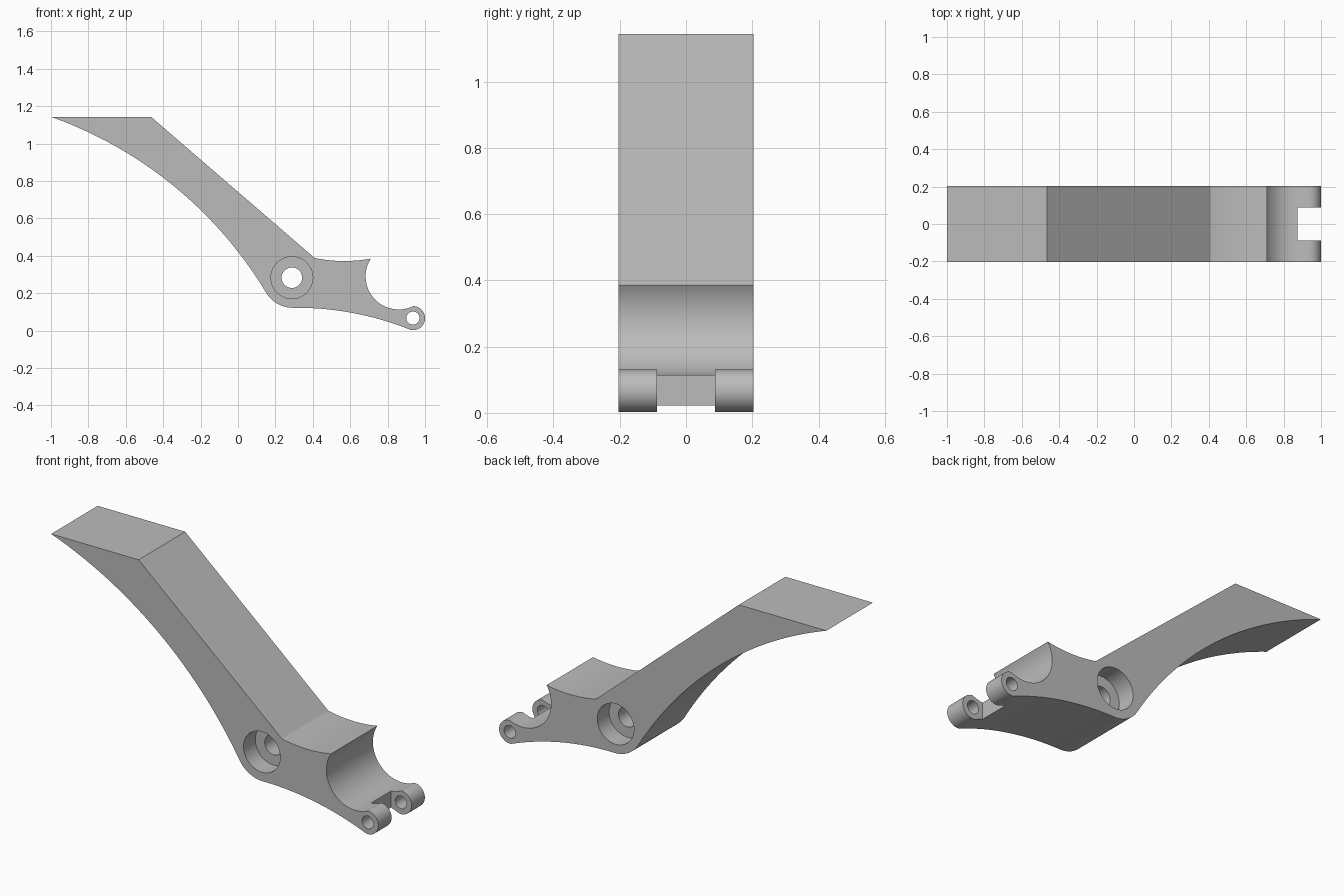
import bpy, bmesh, math
from mathutils import Vector

cube = bpy.data.objects.get("Cube")
if cube:
    bpy.data.objects.remove(cube, do_unlink=True)

HALF = 0.203            # half width of the lever
PIVOT = (0.288, 0.283)  # main pivot axis (x, z)
PIN = (0.935, 0.067)    # hinge pin axis (x, z)

grey = bpy.data.materials.new("grey")
grey.use_nodes = True
colour = (0.5, 0.5, 0.5, 1)
grey.diffuse_color = colour
grey.node_tree.nodes["Principled BSDF"].inputs["Base Color"].default_value = colour


def arc(a, b, c, n):
    """Points on the circle from a through b to c, without the last one."""
    a, b, c = Vector(a), Vector(b), Vector(c)
    u, v = b - a, c - a
    d = 2 * u.cross(v)
    o = a + Vector((v.y * u.dot(u) - u.y * v.dot(v),
                    u.x * v.dot(v) - v.x * u.dot(u))) / d
    r = (a - o).length
    t0 = math.atan2(*(a - o).yx)
    sweep = (math.atan2(*(c - o).yx) - t0) % math.tau
    if d < 0:
        sweep -= math.tau
    return [(o.x + r * math.cos(t0 + sweep * i / n),
             o.y + r * math.sin(t0 + sweep * i / n)) for i in range(n)]


def circle(centre, r, n):
    return [(centre[0] + r * math.cos(math.tau * i / n),
             centre[1] + r * math.sin(math.tau * i / n)) for i in range(n)]


def prism(name, outline, y0, y1):
    """Extrude an x-z outline from y0 to y1."""
    bm = bmesh.new()
    face = bm.faces.new([bm.verts.new((x, y0, z)) for x, z in outline])
    top = bmesh.ops.extrude_face_region(bm, geom=[face])
    verts = [g for g in top["geom"] if isinstance(g, bmesh.types.BMVert)]
    bmesh.ops.translate(bm, verts=verts, vec=(0, y1 - y0, 0))
    bmesh.ops.recalc_face_normals(bm, faces=bm.faces)
    mesh = bpy.data.meshes.new(name)
    bm.to_mesh(mesh)
    bm.free()
    mesh.materials.append(grey)
    obj = bpy.data.objects.new(name, mesh)
    bpy.context.collection.objects.link(obj)
    return obj


# Lever outline: flat tip, sloped back, dip, round saddle, hinge knuckle,
# curved underside, rounded heel and long hollow front
outline = [(-1, 1.143), (-0.465, 1.143)]
outline += arc((0.41, 0.388), (0.56, 0.372), (0.71, 0.385), 14)
outline += arc((0.71, 0.385), (0.735, 0.164), (0.937, 0.131), 36)
outline += arc((0.937, 0.131), (1.0, 0.067), (0.925, 0.003), 28)
outline += arc((0.925, 0.003), (0.62, 0.093), (0.29, 0.122), 24)
outline += arc((0.29, 0.122), (0.205, 0.147), (0.152, 0.2), 12)
outline += arc((0.152, 0.2), (-0.33, 0.762), (-1, 1.143), 40)
lever = prism("lever", outline, -HALF, HALF)

# Cutters: pivot hole with a recess on each side, pin hole, hinge slot
cutters = [
    prism("pivot_hole", circle(PIVOT, 0.055, 40), -0.3, 0.3),
    prism("pin_hole", circle(PIN, 0.035, 32), -0.3, 0.3),
    prism("hinge_slot", [(0.875, -0.1), (1.1, -0.1), (1.1, 0.3), (0.875, 0.3)],
          -0.087, 0.087),
]
for side in (-1, 1):
    cutters.append(prism("pivot_recess", circle(PIVOT, 0.112, 56),
                         side * 0.1, side * 0.3))

bpy.context.view_layer.objects.active = lever
for cutter in cutters:
    mod = lever.modifiers.new(cutter.name, "BOOLEAN")
    mod.operation = "DIFFERENCE"
    mod.solver = "EXACT"
    mod.object = cutter
    bpy.ops.object.modifier_apply(modifier=mod.name)
    bpy.data.objects.remove(cutter, do_unlink=True)

# Smooth curved walls, keep the edges crisp
for obj in bpy.context.selected_objects:
    obj.select_set(False)
lever.select_set(True)
bpy.ops.object.shade_smooth_by_angle(angle=math.radians(25))
